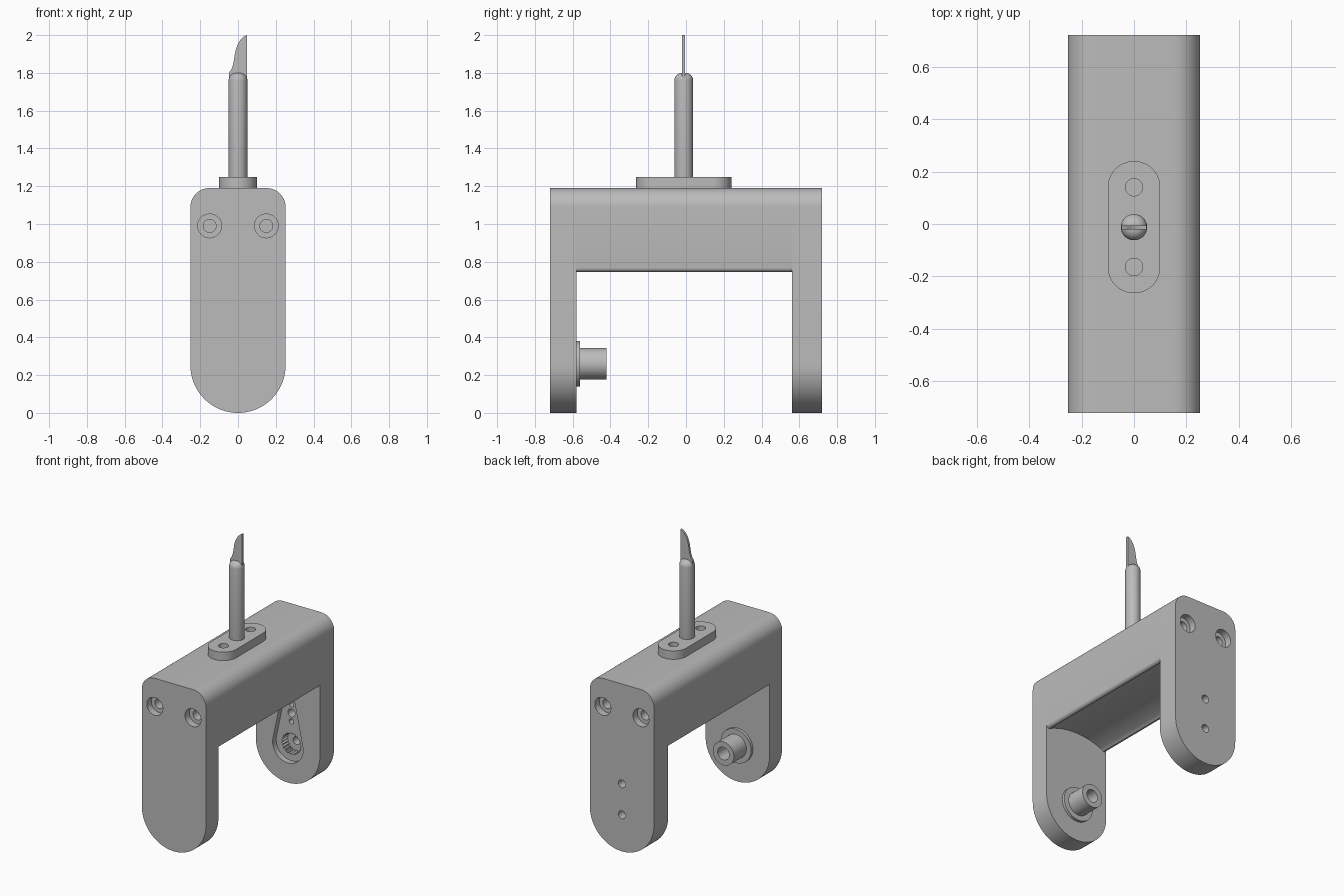
import bpy
import bmesh
from math import cos, sin, pi, radians
from mathutils import Vector

cube = bpy.data.objects.get("Cube")
if cube:
    bpy.data.objects.remove(cube)

# One plain grey material
GREY = (0.5, 0.5, 0.5, 1)
grey = bpy.data.materials.new("plain grey")
grey.use_nodes = True
grey.diffuse_color = GREY
bsdf = next(n for n in grey.node_tree.nodes if n.type == 'BSDF_PRINCIPLED')
bsdf.inputs["Base Color"].default_value = GREY


def arc(cx, cy, r, a0, a1, n=12):
    """Points on an arc, angles in degrees."""
    angles = [radians(a0 + (a1 - a0) * i / n) for i in range(n + 1)]
    return [(cx + r * cos(a), cy + r * sin(a)) for a in angles]


def circle(cx, cy, r, n=48):
    return arc(cx, cy, r, 0, 360, n)[:-1]


def prism(name, profile, axis, start, end):
    """Extrude an x-z profile along y, or an x-y profile along z."""
    def place(p, t):
        return Vector((p[0], t, p[1])) if axis == 'y' else Vector((p[0], p[1], t))
    bm = bmesh.new()
    low = [bm.verts.new(place(p, start)) for p in profile]
    high = [bm.verts.new(place(p, end)) for p in profile]
    bm.faces.new(low)
    bm.faces.new(high)
    for i in range(len(low)):
        j = (i + 1) % len(low)
        bm.faces.new((low[i], low[j], high[j], high[i]))
    bmesh.ops.recalc_face_normals(bm, faces=bm.faces)
    mesh = bpy.data.meshes.new(name)
    bm.to_mesh(mesh)
    bm.free()
    mesh.materials.append(grey)
    obj = bpy.data.objects.new(name, mesh)
    bpy.context.collection.objects.link(obj)
    return obj


def apply(obj, mod):
    bpy.context.view_layer.objects.active = obj
    bpy.ops.object.modifier_apply(modifier=mod.name)


def cut(obj, profile, axis, start, end):
    cutter = prism("cutter", profile, axis, start, end)
    cutter.hide_render = True
    mod = obj.modifiers.new("cut", 'BOOLEAN')
    mod.operation, mod.solver, mod.object = 'DIFFERENCE', 'EXACT', cutter
    apply(obj, mod)
    bpy.data.objects.remove(cutter)


W = 0.252                 # half width of the bracket
TOP = 1.19                # top of the bracket
FRONT, BACK = -0.72, 0.72
FRONT_IN, BACK_IN = -0.58, 0.56
AXLE = 0.26               # height of the wheel axis
MID = -0.012              # y of the tool mount
parts = []

rounded_top = arc(W - 0.1, TOP - 0.1, 0.1, 0, 90) + arc(0.1 - W, TOP - 0.1, 0.1, 90, 180)

# Bridge with a hollowed underside and rounded lower lips
lip = 0.022
underside = (arc(lip - W, 0.768, lip, 180, 280, 6)
             + arc(0, AXLE, 0.54, 114, 66, 24)
             + arc(W - lip, 0.768, lip, -100, 0, 6))
parts.append(prism("bridge", underside + rounded_top, 'y', FRONT_IN, BACK_IN))

# Legs with full round feet and counterbored bolt holes
leg_profile = arc(0, W, W, 180, 360, 48) + rounded_top
front_leg = prism("front_leg", leg_profile, 'y', FRONT, FRONT_IN)
back_leg = prism("back_leg", leg_profile, 'y', BACK_IN, BACK)
parts += [front_leg, back_leg]
for leg, face, inward in ((front_leg, FRONT, 1), (back_leg, BACK, -1)):
    for x in (-0.15, 0.15):
        for radius, depth in ((0.063, 0.05), (0.034, 0.13)):
            cut(leg, circle(x, 0.99, radius), 'y', face - inward * 0.05, face + inward * depth)

# Lever-shaped pocket, toothed socket and screw holes in the back leg
pocket = arc(0, AXLE, 0.12, 170, 370, 36) + arc(0, 0.62, 0.045, 10, 170)
cut(back_leg, pocket, 'y', BACK_IN - 0.05, BACK_IN + 0.04)
teeth = 24
socket = []
for i in range(teeth * 2):
    a, r = pi * i / teeth, 0.078 if i % 2 else 0.068
    socket.append((r * cos(a), AXLE + r * sin(a)))
cut(back_leg, socket, 'y', BACK_IN - 0.05, BACK_IN + 0.1)
for z in (AXLE, 0.48):
    cut(back_leg, circle(0, z, 0.028, 32), 'y', BACK_IN - 0.05, BACK + 0.05)
for z in (0.42, 0.54, 0.6):
    cut(back_leg, circle(0, z, 0.018, 24), 'y', BACK_IN - 0.05, BACK_IN + 0.09)

# Axle stub on the front leg
parts.append(prism("axle_flange", circle(0, AXLE, 0.12, 64), 'y', FRONT_IN - 0.01, -0.56))
axle = prism("axle_stub", circle(0, AXLE, 0.083, 64), 'y', FRONT_IN, -0.42)
cut(axle, circle(0, AXLE, 0.045), 'y', -0.54, -0.4)
parts.append(axle)

# Mounting plate with two screw holes
reach = 0.152
plate_profile = arc(0, MID + reach, 0.1, 0, 180, 32) + arc(0, MID - reach, 0.1, 180, 360, 32)
plate = prism("mount_plate", plate_profile, 'z', TOP, 1.25)
for side in (-1, 1):
    cut(plate, circle(0, MID + side * reach, 0.033), 'z', TOP + 0.005, 1.3)
parts.append(plate)

# Rod with a rounded top
rod = prism("rod", circle(0, MID, 0.05), 'z', 1.21, 1.8)
bevel = rod.modifiers.new("round", 'BEVEL')
bevel.width, bevel.segments = 0.04, 6
bevel.limit_method, bevel.angle_limit = 'ANGLE', radians(40)
apply(rod, bevel)
parts.append(rod)

# Thin curved blade
blade = [(0.048, 1.77), (0.048, 2.0), (0.032, 1.993), (0.016, 1.979), (0.002, 1.958),
         (-0.008, 1.935), (-0.016, 1.905), (-0.021, 1.87), (-0.026, 1.845),
         (-0.034, 1.82), (-0.048, 1.8), (-0.048, 1.77)]
parts.append(prism("blade", blade, 'y', MID - 0.009, MID + 0.007))

# Smooth curved walls, crisp edges
bpy.ops.object.select_all(action='DESELECT')
for obj in parts:
    obj.select_set(True)
bpy.context.view_layer.objects.active = parts[0]
bpy.ops.object.shade_smooth_by_angle(angle=radians(30))
